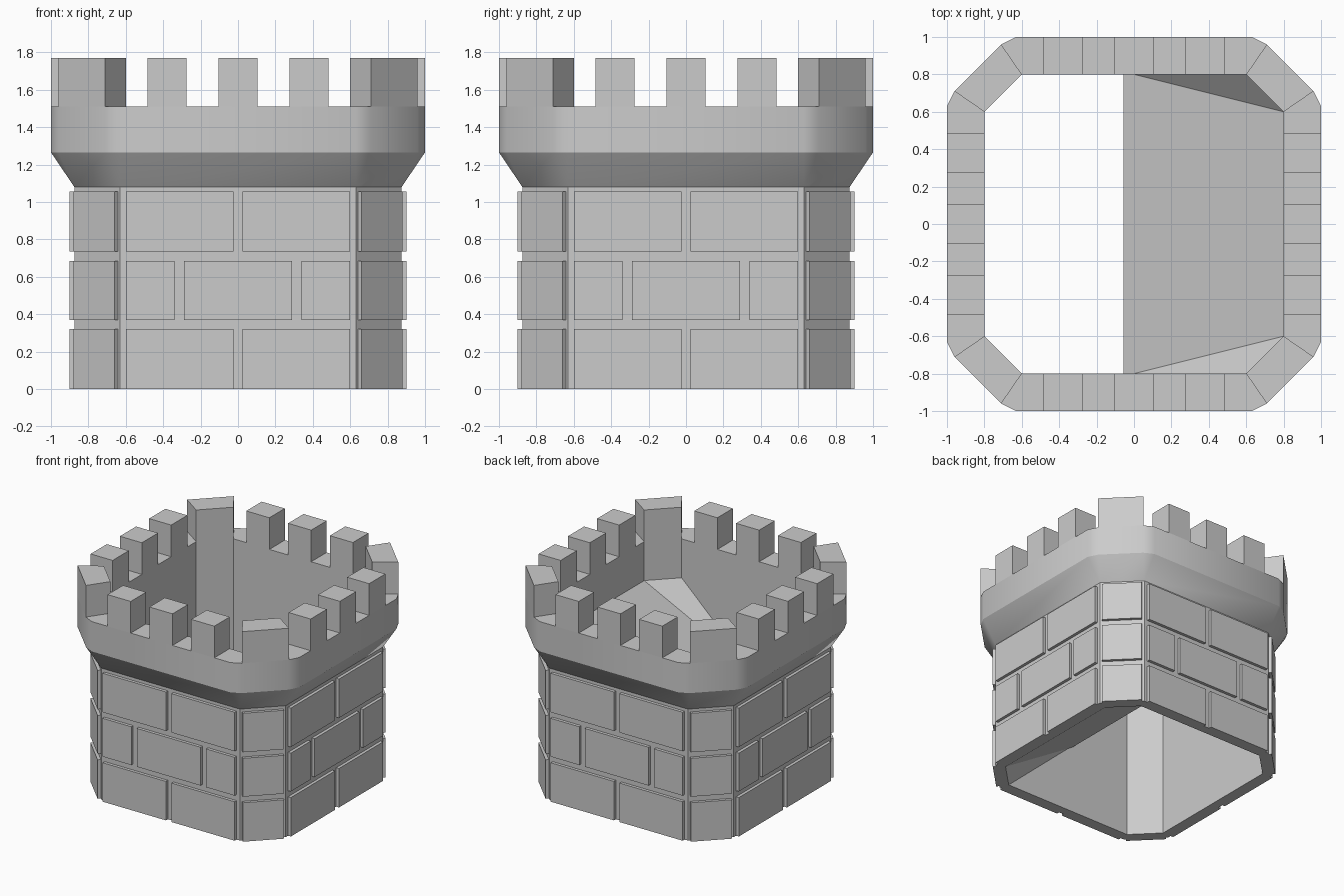
import bpy, bmesh, math
from mathutils import Matrix, Vector

cube = bpy.data.objects.get("Cube")
if cube:
    bpy.data.objects.remove(cube, do_unlink=True)

stone = bpy.data.materials.new("grey stone")
stone.use_nodes = True
GREY = (0.6, 0.6, 0.6, 1)
stone.diffuse_color = GREY
stone.node_tree.nodes["Principled BSDF"].inputs["Base Color"].default_value = GREY


def finish(bm, name, fix_normals=True):
    bmesh.ops.remove_doubles(bm, verts=bm.verts, dist=0.0005)
    if fix_normals:
        bmesh.ops.recalc_face_normals(bm, faces=bm.faces)
    mesh = bpy.data.meshes.new(name)
    bm.to_mesh(mesh)
    bm.free()
    mesh.materials.append(stone)
    obj = bpy.data.objects.new(name, mesh)
    bpy.context.collection.objects.link(obj)
    return obj


def turn(quarter, x, y, z):
    return Matrix.Rotation(quarter * math.pi / 2, 4, "Z") @ Vector((x, y, z))


def prism(bm, outline, z0, z1, quarter):
    """Extrude a flat outline between two heights, turned by quarter turns."""
    low = [bm.verts.new(turn(quarter, x, y, z0)) for x, y in outline]
    high = [bm.verts.new(turn(quarter, x, y, z1)) for x, y in outline]
    bm.faces.new(low)
    bm.faces.new(high)
    for i in range(len(low)):
        j = (i + 1) % len(low)
        bm.faces.new((low[i], low[j], high[j], high[i]))


def rect(x0, x1, y0, y1):
    return [(x0, y0), (x1, y0), (x1, y1), (x0, y1)]


# Tower shell: octagonal rings lofted up the outside and down the inside
BODY = [(0.875, 0.63), (0.63, 0.875)]
FLARE = [(1, 0.63), (0.96, 0.71), (0.71, 0.96), (0.63, 1)]
INNER = [(0.8, 0.6), (0.6, 0.8)]
BODY4 = [BODY[0], BODY[0], BODY[1], BODY[1]]
INNER4 = [INNER[0], INNER[0], INNER[1], INNER[1]]
WALL_TOP, MERLON_TOP = 1.51, 1.77
levels = [(BODY4, 0), (BODY4, 1.08), (FLARE, 1.265), (FLARE, WALL_TOP),
          (INNER4, WALL_TOP), (INNER4, 0)]
bm = bmesh.new()
rings = [[bm.verts.new(turn(q, x, y, z)) for q in range(4) for x, y in corner]
         for corner, z in levels]
for k, ring in enumerate(rings):
    above = rings[(k + 1) % len(rings)]
    for i in range(len(ring)):
        j = (i + 1) % len(ring)
        bm.faces.new((ring[i], ring[j], above[j], above[i]))
shell = finish(bm, "tower_wall")
bpy.context.view_layer.objects.active = shell
shell.select_set(True)
bpy.ops.object.shade_smooth_by_angle(angle=math.radians(30))
shell.select_set(False)

# Battlements: three merlons per side and one at each corner
bm = bmesh.new()
for q in range(4):
    for x in (-0.38, 0, 0.38):
        prism(bm, rect(x - 0.105, x + 0.105, 0.8, 1), WALL_TOP, MERLON_TOP, q)
    prism(bm, [FLARE[1], FLARE[2], INNER[1], INNER[0]], WALL_TOP, MERLON_TOP, q)
finish(bm, "battlements")

# Bricks: staggered courses on the sides, single bricks on the corners
WIDE = [(-0.6, -0.025), (0.025, 0.6)]
STAGGERED = [(-0.6, -0.34), (-0.29, 0.29), (0.34, 0.6)]
courses = [(0, 0.32, WIDE), (0.37, 0.685, STAGGERED), (0.735, 1.055, WIDE)]
corner_brick = [(0.88, 0.66), (0.66, 0.88), (0.635, 0.855), (0.855, 0.635)]
bm = bmesh.new()
for q in range(4):
    for z0, z1, spans in courses:
        for x0, x1 in spans:
            prism(bm, rect(x0, x1, 0.86, 0.9), z0, z1, q)
        prism(bm, corner_brick, z0, z1, q)
finish(bm, "bricks")

# Wedge inside: sloped faces from one side wall meeting at a ridge
RIDGE, HEIGHT = 0.585, 1.19
bm = bmesh.new()
ridge = [bm.verts.new((-0.055, s * 0.814, RIDGE)) for s in (-1, 1)]
for z in (0, HEIGHT):
    (a0, b0), (a1, b1) = [[bm.verts.new((x, s * y, z)) for x, y in INNER] for s in (-1, 1)]
    faces = [(ridge[0], a0, a1, ridge[1]), (ridge[0], b0, a0), (ridge[1], a1, b1)]
    for f in faces:
        bm.faces.new(f if z else f[::-1])
finish(bm, "inner_wedge", fix_normals=False)
